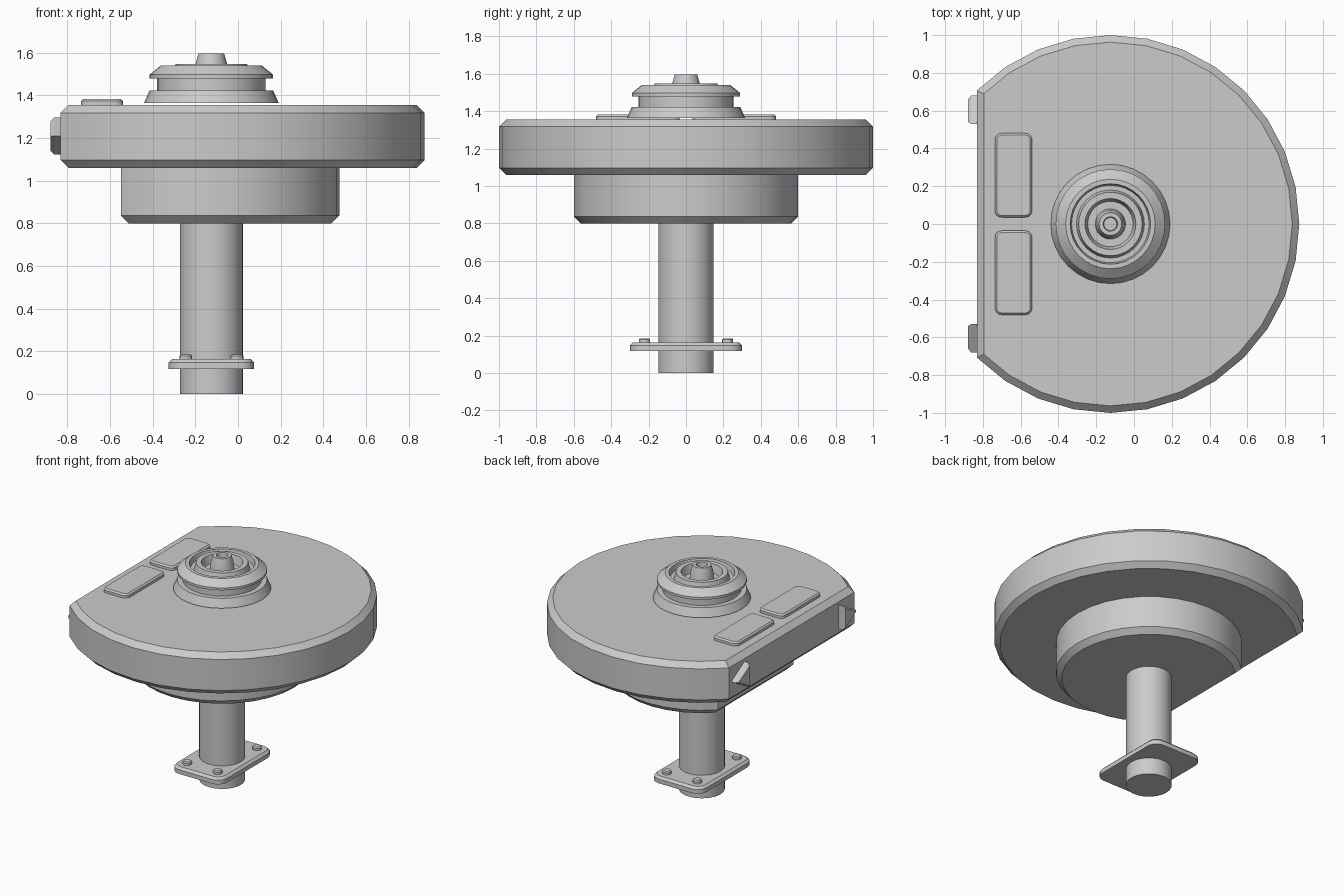
import bpy, bmesh
from math import sin, cos, radians, pi

if "Cube" in bpy.data.objects:
    bpy.data.objects.remove(bpy.data.objects["Cube"])

CX = -0.125  # shared vertical axis of all round parts


def finish(name, bm, angle=30):
    bmesh.ops.recalc_face_normals(bm, faces=bm.faces)
    me = bpy.data.meshes.new(name)
    bm.to_mesh(me)
    bm.free()
    me.shade_smooth()
    me.set_sharp_from_angle(angle=radians(angle))
    ob = bpy.data.objects.new(name, me)
    bpy.context.collection.objects.link(ob)
    return ob


def prism(name, outline, z0, z1, top=0, bottom=0):
    """Extrude an outline upward, with optional chamfers on the rims."""
    bm = bmesh.new()
    base = bm.faces.new([bm.verts.new((x, y, z0)) for x, y in outline])
    ext = bmesh.ops.extrude_face_region(bm, geom=[base], use_keep_orig=True)
    for v in ext["geom"]:
        if isinstance(v, bmesh.types.BMVert):
            v.co.z = z1
    bmesh.ops.recalc_face_normals(bm, faces=bm.faces)
    for z, w in ((z1, top), (z0, bottom)):
        if w:
            rim = [e for e in bm.edges if all(abs(v.co.z - z) < 1e-5 for v in e.verts)]
            bmesh.ops.bevel(bm, geom=rim, offset=w, offset_type='OFFSET',
                            segments=1, affect='EDGES')
    return finish(name, bm)


def arc(r, steps, a0, a1, cx=CX, cy=0):
    return [(cx + r * cos(radians(a0 + (a1 - a0) * i / steps)),
             cy + r * sin(radians(a0 + (a1 - a0) * i / steps))) for i in range(steps + 1)]


def rounded_rect(cx, cy, w, d, r, seg=4):
    pts = []
    for sx, sy, a in ((1, 1, 0), (-1, 1, 90), (-1, -1, 180), (1, -1, 270)):
        pts += arc(r, seg, a, a + 90, cx + sx * (w / 2 - r), cy + sy * (d / 2 - r))
    return pts


def lathe(name, profile, sides=32):
    bm = bmesh.new()
    vs = [bm.verts.new((CX + r, 0, z)) for r, z in profile]
    es = [bm.edges.new(p) for p in zip(vs, vs[1:])]
    bmesh.ops.spin(bm, geom=vs + es, cent=(CX, 0, 0), axis=(0, 0, 1),
                   angle=2 * pi, steps=sides, use_duplicate=False)
    bmesh.ops.remove_doubles(bm, verts=bm.verts, dist=1e-5)
    return finish(name, bm)


# D-shaped disc and the smaller D-shaped housing below it
prism("main_disc", arc(1.0, 24, -135, 135), 1.06, 1.355, 0.037, 0.037)
prism("lower_housing", arc(0.6, 24, -135, 135), 0.80, 1.06, 0, 0.037)

# Stem
lathe("stem", [(0, 0), (0.148, 0), (0.148, 0.8), (0, 0.8)])

# Mounting flange with four screws
prism("flange", rounded_rect(CX, 0, 0.4, 0.6, 0.07), 0.118, 0.164, 0.016)
for sx in (-1, 1):
    for sy in (-1, 1):
        prism("flange_screw", arc(0.03, 11, 0, 330, CX + sx * 0.12, sy * 0.222),
              0.15, 0.186, 0.007)

# Stepped knob with a grooved top and hollow centre post
lathe("knob", [
    (0, 1.364), (0.316, 1.364), (0.290, 1.423), (0.255, 1.423), (0.255, 1.480),
    (0.290, 1.480), (0.290, 1.497), (0.237, 1.540), (0.213, 1.540), (0.205, 1.500),
    (0.180, 1.500), (0.168, 1.547), (0.135, 1.547), (0.120, 1.490), (0.080, 1.490),
    (0.074, 1.547), (0.060, 1.597), (0.038, 1.597), (0.034, 1.560), (0, 1.560)])

for s in (-1, 1):
    # Raised pads beside the flat edge
    prism("top_pad", rounded_rect(-0.638, s * 0.258, 0.197, 0.445, 0.035),
          1.35, 1.383, 0.010)

    # Three-sided pegs on the flat side, pointing outward
    bm = bmesh.new()
    tri = ((0.53, 1.297), (0.53, 1.123), (0.68, 1.21))
    rings = []
    for x, k in ((-0.82, 1), (-0.862, 1), (-0.878, 0.8)):
        rings.append([bm.verts.new((x, s * (0.58 + (y - 0.58) * k), 1.21 + (z - 1.21) * k))
                      for y, z in tri])
    for a, b in zip(rings, rings[1:]):
        for i in range(3):
            j = (i + 1) % 3
            bm.faces.new((a[i], a[j], b[j], b[i]))
    bm.faces.new(rings[0])
    bm.faces.new(rings[-1])
    finish("side_peg", bm)
